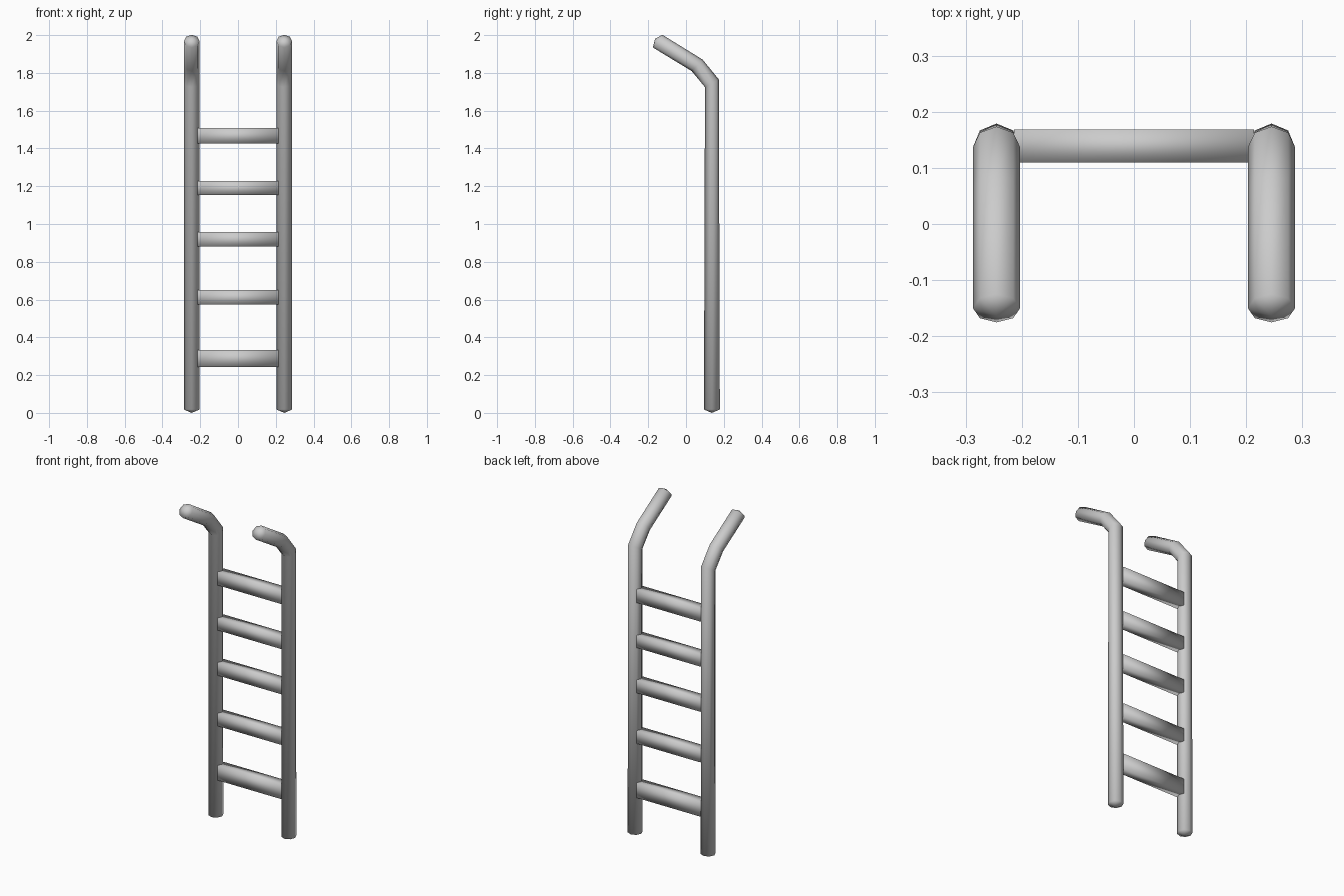
import bpy, bmesh, math

if "Cube" in bpy.data.objects:
    bpy.data.objects.remove(bpy.data.objects["Cube"])

def finish(bm, name):
    bmesh.ops.recalc_face_normals(bm, faces=bm.faces)
    for f in bm.faces:
        f.smooth = True
    me = bpy.data.meshes.new(name)
    bm.to_mesh(me)
    bm.free()
    ob = bpy.data.objects.new(name, me)
    bpy.context.collection.objects.link(ob)
    return ob

# Rail path: (y, z, tilt of the ring in degrees)
PATH = [(0.137, 0.018, 0), (0.137, 1.745, 29), (0.059, 1.84, 46), (-0.150, 1.968, 53)]
SIDES, R = 8, 0.042

def rail(x, name):
    bm = bmesh.new()
    rings = []
    for y, z, tilt in PATH:
        t = math.radians(tilt)
        ring = []
        for i in range(SIDES):
            a = 2 * math.pi * i / SIDES
            d = R * math.sin(a)
            ring.append(bm.verts.new((x + R * math.cos(a), y + d * math.cos(t), z + d * math.sin(t))))
        rings.append(ring)
    for a, b in zip(rings, rings[1:]):
        for i in range(SIDES):
            j = (i + 1) % SIDES
            bm.faces.new((a[i], a[j], b[j], b[i]))
    # shallow pointed caps at both ends
    for ring, tip in ((rings[0], (x, 0.137, 0.0)), (rings[-1], (x, -0.164, 1.981))):
        v = bm.verts.new(tip)
        for i in range(SIDES):
            bm.faces.new((ring[i], ring[(i + 1) % SIDES], v))
    return finish(bm, name)

for s, side in ((-1, "left"), (1, "right")):
    rail(s * 0.245, side + "_rail")

# Rungs: (bottom z, top z), softly shaded boxes
for n, (z0, z1) in enumerate([(0.244, 0.334), (0.573, 0.650), (0.880, 0.958),
                              (1.154, 1.228), (1.427, 1.507)]):
    bm = bmesh.new()
    bmesh.ops.create_cube(bm, size=1)
    bmesh.ops.scale(bm, vec=(0.428, 0.058, z1 - z0), verts=bm.verts)
    bmesh.ops.translate(bm, vec=(0, 0.139, (z0 + z1) / 2), verts=bm.verts)
    finish(bm, f"rung_{n + 1}")
